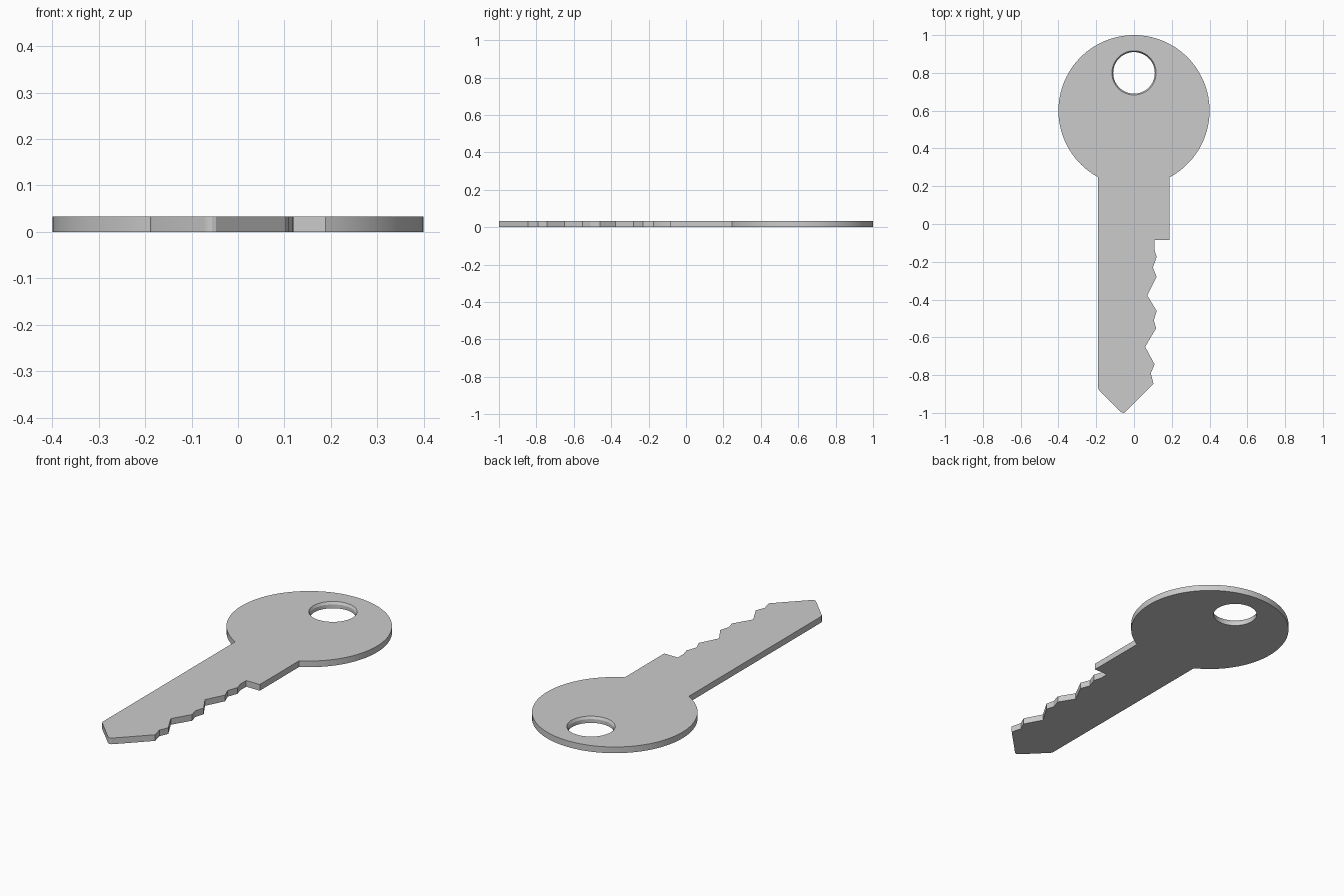
import bpy, bmesh, math

if "Cube" in bpy.data.objects:
    bpy.data.objects.remove(bpy.data.objects["Cube"])

T = 0.033            # plate thickness
R, CY = 0.4, 0.6     # bow radius and centre


def finish(name, bm):
    bmesh.ops.recalc_face_normals(bm, faces=bm.faces)
    me = bpy.data.meshes.new(name)
    bm.to_mesh(me)
    bm.free()
    ob = bpy.data.objects.new(name, me)
    bpy.context.collection.objects.link(ob)
    return ob


# Key outline: round bow, shank, cut teeth, rounded tip
a0 = -math.acos(0.188 / R)
a1 = math.pi + math.acos(0.19 / R)
N = 96
outline = [(R * math.cos(a0 + (a1 - a0) * i / N),
            CY + R * math.sin(a0 + (a1 - a0) * i / N)) for i in range(N + 1)]
outline += [(-0.19, -0.868), (-0.184, -0.881), (-0.073, -0.992), (-0.065, -0.998),
            (-0.056, -1.0), (-0.047, -0.997), (-0.04, -0.99),
            (0.103, -0.845), (0.089, -0.79), (0.109, -0.743), (0.059, -0.65),
            (0.117, -0.553), (0.105, -0.51), (0.12, -0.46), (0.07, -0.378),
            (0.12, -0.28), (0.10, -0.23), (0.12, -0.175), (0.108, -0.135),
            (0.108, -0.085), (0.188, -0.085)]

bm = bmesh.new()
face = bm.faces.new([bm.verts.new((x, y, 0)) for x, y in outline])
ext = bmesh.ops.extrude_face_region(bm, geom=[face])
top = [v for v in ext['geom'] if isinstance(v, bmesh.types.BMVert)]
bmesh.ops.translate(bm, verts=top, vec=(0, 0, T))
key = finish("key_blank", bm)

# Ring hole cutter with a chamfered upper rim
bm = bmesh.new()
S = 64
rings = []
for r, z in [(0.11, -0.05), (0.11, 0.02), (0.117, T), (0.117, 0.08)]:
    rings.append([bm.verts.new((r * math.cos(2 * math.pi * i / S),
                                0.8 + r * math.sin(2 * math.pi * i / S), z))
                  for i in range(S)])
for lo, hi in zip(rings, rings[1:]):
    for i in range(S):
        j = (i + 1) % S
        bm.faces.new((lo[i], lo[j], hi[j], hi[i]))
bm.faces.new(rings[0])
bm.faces.new(rings[-1])
cutter = finish("hole_cutter", bm)
cutter.hide_render = True

# Cut the hole, then smooth the curved edges only
bpy.context.view_layer.objects.active = key
key.select_set(True)
mod = key.modifiers.new("ring_hole", 'BOOLEAN')
mod.object = cutter
mod.operation = 'DIFFERENCE'
mod.solver = 'EXACT'
bpy.ops.object.modifier_apply(modifier=mod.name)
bpy.data.objects.remove(cutter, do_unlink=True)
bpy.ops.object.shade_smooth_by_angle(angle=math.radians(25))
